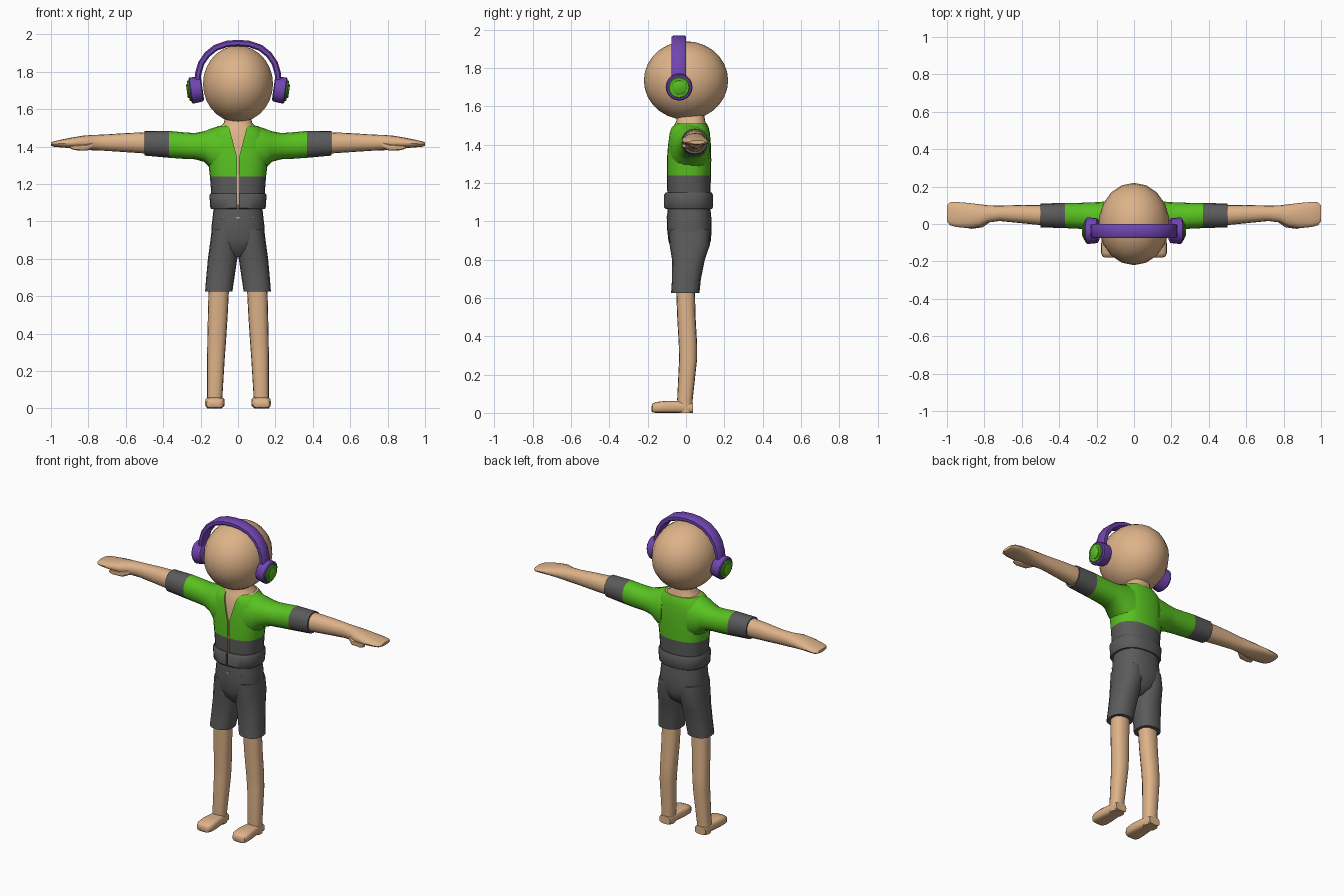
import bpy, bmesh, math
from mathutils import Matrix, Vector

if "Cube" in bpy.data.objects:
    bpy.data.objects.remove(bpy.data.objects["Cube"])


def material(name, rgb):
    m = bpy.data.materials.new(name)
    m.diffuse_color = (*rgb, 1)
    m.use_nodes = True
    m.node_tree.nodes["Principled BSDF"].inputs["Base Color"].default_value = m.diffuse_color
    return m


SKIN = material("skin tan", (0.73, 0.45, 0.25))
GREEN = material("bright green", (0.10, 0.54, 0.015))
GREY = material("dark grey", (0.105, 0.105, 0.105))
PURPLE = material("purple", (0.165, 0.06, 0.44))


def finish(name, bm, mats, rule=None, mirror=False, cutter=None, angle=40):
    bmesh.ops.recalc_face_normals(bm, faces=bm.faces)
    bm.normal_update()
    if rule:
        for f in bm.faces:
            f.material_index = rule(f.calc_center_median(), f.normal)
    me = bpy.data.meshes.new(name)
    bm.to_mesh(me)
    bm.free()
    ob = bpy.data.objects.new(name, me)
    bpy.context.collection.objects.link(ob)
    for m in mats:
        me.materials.append(m)
    bpy.ops.object.select_all(action='DESELECT')
    ob.select_set(True)
    bpy.context.view_layer.objects.active = ob
    if cutter:
        mod = ob.modifiers.new("opening", 'BOOLEAN')
        mod.operation = 'DIFFERENCE'
        mod.solver = 'EXACT'
        mod.object = cutter
        bpy.ops.object.modifier_apply(modifier=mod.name)
    bpy.ops.object.shade_smooth_by_angle(angle=math.radians(angle))
    if mirror:
        mod = ob.modifiers.new("mirror", 'MIRROR')
        mod.use_mirror_merge = False
    return ob


def loft(name, axis, rows, mats, n=16, power=2.4, **kw):
    """Rows are (position along axis, u min, u max, v min, v max)."""
    bm = bmesh.new()
    rings = []
    for t, u0, u1, v0, v1 in rows:
        ring = []
        for i in range(n):
            a = 2 * math.pi * i / n
            c, s = math.cos(a), math.sin(a)
            u = (u0 + u1) / 2 + (u1 - u0) / 2 * math.copysign(abs(c) ** (2 / power), c)
            v = (v0 + v1) / 2 + (v1 - v0) / 2 * math.copysign(abs(s) ** (2 / power), s)
            co = {'x': (t, u, v), 'y': (u, t, v), 'z': (u, v, t)}[axis]
            ring.append(bm.verts.new(co))
        rings.append(ring)
    for a, b in zip(rings, rings[1:]):
        for i in range(n):
            j = (i + 1) % n
            bm.faces.new((a[i], a[j], b[j], b[i]))
    bm.faces.new(rings[0])
    bm.faces.new(rings[-1])
    return finish(name, bm, mats, **kw)


# Cutter for the open neck and the zip slit
bm = bmesh.new()
outline = [(-.062, 1.56), (.062, 1.56), (.005, 1.34), (.004, 1.0), (-.004, 1.0), (-.005, 1.34)]
face = bm.faces.new([bm.verts.new((x, -.3, z)) for x, z in outline])
ext = bmesh.ops.extrude_face_region(bm, geom=[face])
bmesh.ops.translate(bm, vec=(0, .27, 0),
                    verts=[v for v in ext['geom'] if isinstance(v, bmesh.types.BMVert)])
opening = finish("opening_cutter", bm, [SKIN])
opening.hide_render = True
opening.hide_viewport = False

# Jacket body: green above, grey below, skin inside the collar
loft("jacket_body", 'z', [
    (1.07, -.135, .135, -.095, .125), (1.15, -.143, .143, -.098, .128),
    (1.24, -.150, .150, -.100, .130), (1.32, -.160, .160, -.100, .132),
    (1.40, -.165, .165, -.095, .130), (1.46, -.155, .155, -.087, .125),
    (1.49, -.130, .130, -.078, .118), (1.51, -.108, .108, -.055, .108)],
    [GREEN, GREY, SKIN], n=24, cutter=opening,
    rule=lambda c, nrm: 2 if c.z > 1.505 else (1 if c.z < 1.24 else 0))

# Jacket hem band
loft("jacket_hem", 'z', [
    (1.065, -.143, .143, -.108, .135), (1.072, -.148, .148, -.114, .140),
    (1.14, -.153, .153, -.114, .140), (1.15, -.147, .147, -.106, .134)],
    [GREY], n=24, cutter=opening)

# Skin chest under the jacket, and neck
loft("chest_and_neck", 'z', [
    (1.06, -.12, .12, -.088, .11), (1.24, -.13, .13, -.092, .11),
    (1.40, -.13, .13, -.086, .11), (1.47, -.12, .12, -.076, .11),
    (1.505, -.10, .10, -.060, .105), (1.525, -.076, .076, -.05, .10),
    (1.58, -.065, .065, -.045, .09)], [SKIN], n=24)

# Sleeves with grey cuffs
loft("sleeve", 'x', [
    (.09, -.085, .125, 1.24, 1.512), (.14, -.075, .122, 1.275, 1.498),
    (.18, -.055, .118, 1.318, 1.482), (.23, -.035, .115, 1.332, 1.472),
    (.30, -.025, .113, 1.335, 1.477), (.37, -.022, .112, 1.340, 1.484),
    (.50, -.018, .110, 1.352, 1.484)], [GREEN, GREY], power=2.2, mirror=True,
    rule=lambda c, nrm: 1 if c.x > .37 else 0)

# Forearms with mitten hands
loft("forearm_and_hand", 'x', [
    (.48, -.008, .102, 1.362, 1.477), (.60, .004, .102, 1.370, 1.472),
    (.72, .016, .098, 1.378, 1.464), (.78, .008, .100, 1.380, 1.462),
    (.83, -.016, .106, 1.385, 1.458), (.89, -.022, .113, 1.391, 1.448),
    (.95, -.016, .118, 1.396, 1.436), (.985, -.006, .116, 1.399, 1.428),
    (1.0, .015, .10, 1.404, 1.422)], [SKIN], power=2.2, mirror=True)
loft("thumb", 'x', [
    (.77, .01, .04, 1.392, 1.425), (.81, -.018, .025, 1.377, 1.412),
    (.87, -.026, .012, 1.380, 1.408), (.895, -.020, .0, 1.388, 1.402)],
    [SKIN], n=10, mirror=True)

# Shorts: hips and two legs
loft("shorts_hips", 'z', [
    (.81, -.03, .03, -.04, .06), (.85, -.085, .085, -.078, .112),
    (.90, -.138, .138, -.092, .130), (.96, -.143, .143, -.099, .134),
    (1.02, -.136, .136, -.099, .132), (1.09, -.128, .128, -.095, .125)], [GREY], n=24)
loft("shorts_leg", 'z', [
    (.625, .030, .176, -.078, .070), (.70, .019, .170, -.073, .078),
    (.80, .004, .161, -.073, .098), (.88, .0, .150, -.086, .126),
    (.96, .0, .140, -.090, .125)], [GREY], mirror=True)

# Small skin gaps at the waist
for x, w in ((-.08, .016), (0, .018), (.08, .016)):
    bm = bmesh.new()
    bmesh.ops.create_cube(bm, size=1, matrix=Matrix.Translation(
        (x, -.099 if x == 0 else -.0925, 1.02)) @ Matrix.Diagonal((w, .008, .008, 1)))
    finish("waist_gap", bm, [SKIN])

# Legs and feet
loft("leg", 'z', [
    (.0, .085, .165, -.04, .035), (.07, .083, .165, -.046, .035),
    (.28, .070, .165, -.036, .058), (.36, .064, .164, -.038, .058),
    (.50, .055, .161, -.046, .050), (.66, .047, .157, -.052, .046)],
    [SKIN], mirror=True)
loft("foot", 'y', [
    (.036, .088, .162, 0, .05), (-.04, .078, .168, 0, .062), (-.11, .071, .176, 0, .062),
    (-.155, .073, .176, 0, .057), (-.174, .083, .168, .002, .048),
    (-.18, .098, .152, .008, .036)], [SKIN], power=3.5, mirror=True)

# Head
bm = bmesh.new()
bmesh.ops.create_uvsphere(bm, u_segments=18, v_segments=14, radius=1,
                          matrix=Matrix.Translation((0, 0, 1.735)) @ Matrix.Diagonal((.19, .22, .205, 1)))
finish("head", bm, [SKIN], angle=60)

# Headband: rounded strap swept over the head
half = [(.216, 1.74), (.213, 1.79), (.197, 1.845), (.165, 1.892), (.12, 1.928), (.06, 1.949)]
path = [Vector((x, 0, z)) for x, z in half] + [Vector((0, 0, 1.954))] + \
       [Vector((-x, 0, z)) for x, z in reversed(half)]
bm = bmesh.new()
rings = []
for i, p in enumerate(path):
    d = (path[min(i + 1, len(path) - 1)] - path[max(i - 1, 0)]).normalized()
    out = Vector((d.z, 0, -d.x))
    rings.append([bm.verts.new(p + out * o + Vector((0, y - .037, 0))) for y, o in (
        (-.038, -.009), (-.028, -.017), (.028, -.017), (.038, -.009),
        (.038, .009), (.028, .017), (-.028, .017), (-.038, .009))])
for a, b in zip(rings, rings[1:]):
    for i in range(8):
        j = (i + 1) % 8
        bm.faces.new((a[i], a[j], b[j], b[i]))
bm.faces.new(rings[0])
bm.faces.new(rings[-1])
finish("headband", bm, [PURPLE], angle=50)


# Ear cups: stacked round profile, leaning slightly inwards at the bottom
def ear_disc(name, mat, rows):
    ob = loft(name, 'x', [(x, -r, r, -r, r) for x, r in rows], [mat], n=20, power=2)
    tilt = Matrix.Translation((.225, -.036, 1.703)) @ Matrix.Rotation(math.radians(8), 4, 'Y')
    ob.data.transform(tilt)
    ob.modifiers.new("mirror", 'MIRROR').use_mirror_merge = False


ear_disc("ear_cup", PURPLE, [(-.036, .056), (-.03, .066), (.012, .070), (.026, .070), (.032, .064)])
ear_disc("ear_cup_plate", GREEN, [(.02, .055), (.037, .055), (.041, .051)])
ear_disc("ear_cup_button", GREEN, [(.03, .038), (.046, .038), (.049, .034)])
